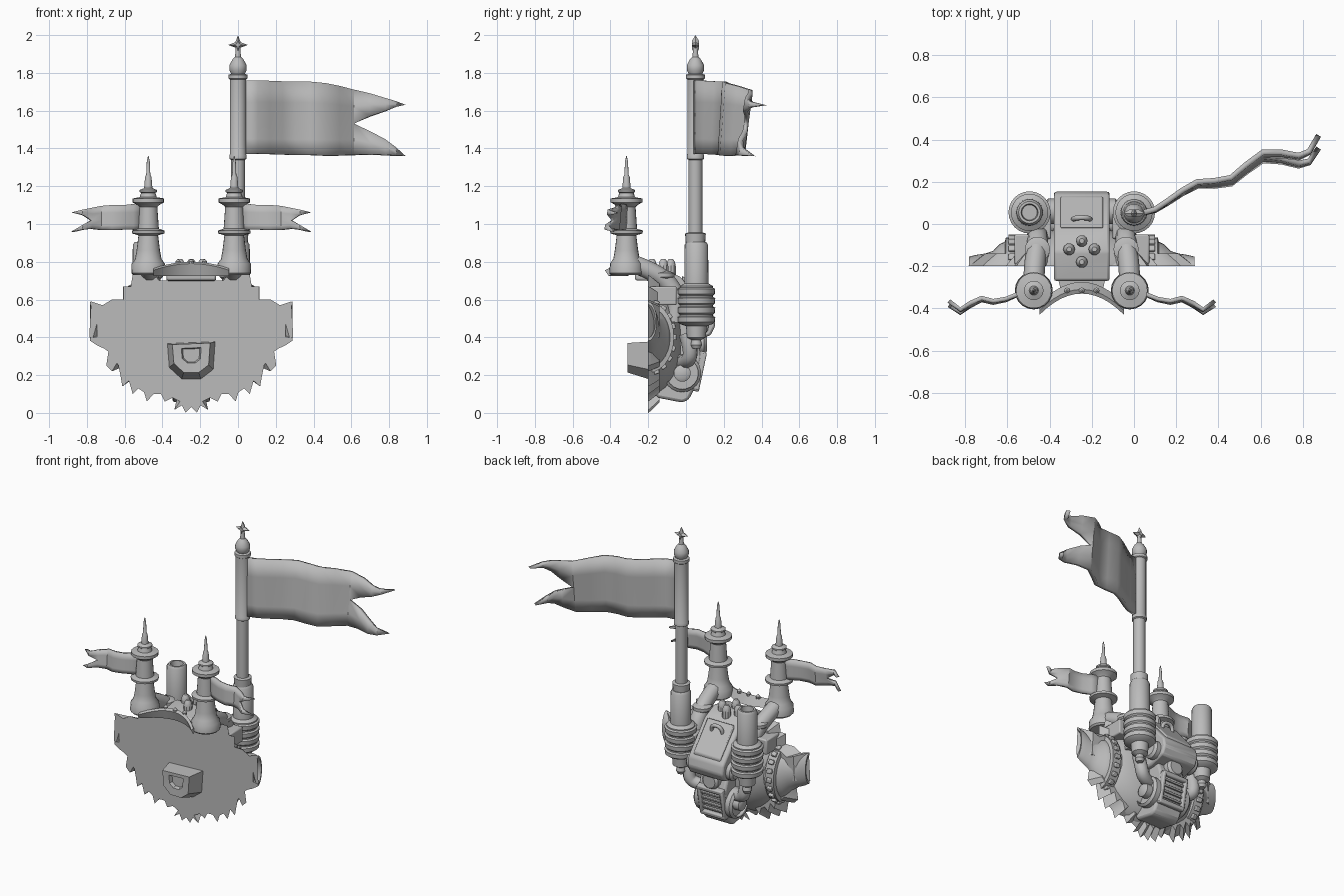
import bpy, bmesh, math
from mathutils import Matrix

if "Cube" in bpy.data.objects:
    bpy.data.objects.remove(bpy.data.objects["Cube"])

CX, FRONT = -0.2475, -0.2          # body centre line and flat front plane
grey = bpy.data.materials.new("plain grey")
grey.diffuse_color = (0.5, 0.5, 0.5, 1)
grey.use_nodes = True
grey.node_tree.nodes["Principled BSDF"].inputs["Base Color"].default_value = grey.diffuse_color


def finish(name, bm, bevel=0.0):
    bmesh.ops.recalc_face_normals(bm, faces=bm.faces)
    me = bpy.data.meshes.new(name)
    bm.to_mesh(me)
    bm.free()
    ob = bpy.data.objects.new(name, me)
    bpy.context.collection.objects.link(ob)
    me.materials.append(grey)
    if bevel:
        m = ob.modifiers.new("soft edges", 'BEVEL')
        m.width, m.segments = bevel, 2
    return ob


def lathe(name, prof, loc, axis='Z', n=20, scale=(1, 1, 1), cut=False, warp=None):
    """Revolve (radius, height) pairs round an axis, optionally warped and cut at the front plane."""
    bm = bmesh.new()
    rings = [[bm.verts.new((r * math.cos(2 * math.pi * i / n), r * math.sin(2 * math.pi * i / n), h))
              for i in range(n)] for r, h in prof]
    for a, b in zip(rings, rings[1:]):
        for i in range(n):
            bm.faces.new((a[i], a[(i + 1) % n], b[(i + 1) % n], b[i]))
    bm.faces.new(rings[0])
    bm.faces.new(rings[-1])
    rot = {'Z': Matrix(), 'X': Matrix.Rotation(math.pi / 2, 4, 'Y'),
           '-X': Matrix.Rotation(-math.pi / 2, 4, 'Y'),
           'Y': Matrix.Rotation(-math.pi / 2, 4, 'X')}[axis]
    bm.transform(Matrix.Diagonal((*scale, 1)) @ rot)
    if warp:
        for v in bm.verts:
            v.co = warp(v.co)
    bm.transform(Matrix.Translation(loc))
    if cut:
        res = bmesh.ops.bisect_plane(bm, geom=bm.verts[:] + bm.edges[:] + bm.faces[:],
                                     plane_co=(0, FRONT, 0), plane_no=(0, -1, 0), clear_outer=True)
        bmesh.ops.holes_fill(bm, edges=[e for e in res['geom_cut'] if isinstance(e, bmesh.types.BMEdge)])
    return finish(name, bm)


def box(name, loc, size, rx=0.0, bevel=0.008):
    bm = bmesh.new()
    bmesh.ops.create_cube(bm, size=1)
    bm.transform(Matrix.Translation(loc) @ Matrix.Rotation(rx, 4, 'X') @ Matrix.Diagonal((*size, 1)))
    return finish(name, bm, bevel)


def loft(name, loops, bevel=0.0):
    """Skin closed loops of points and cap both ends."""
    bm = bmesh.new()
    rows = [[bm.verts.new(p) for p in lp] for lp in loops]
    n = len(rows[0])
    for a, b in zip(rows, rows[1:]):
        for i in range(n):
            bm.faces.new((a[i], a[(i + 1) % n], b[(i + 1) % n], b[i]))
    bm.faces.new(rows[0])
    bm.faces.new(rows[-1])
    return finish(name, bm, bevel)


def pipe(name, pts, r):
    cu = bpy.data.curves.new(name, 'CURVE')
    cu.dimensions, cu.bevel_depth, cu.bevel_resolution, cu.use_fill_caps = '3D', r, 3, True
    cu.resolution_u = 5
    sp = cu.splines.new('NURBS')
    sp.points.add(len(pts) - 1)
    for p, co in zip(sp.points, pts):
        p.co = (*co, 1)
    sp.use_endpoint_u, sp.order_u = True, 3
    cu.materials.append(grey)
    ob = bpy.data.objects.new(name, cu)
    bpy.context.collection.objects.link(ob)


def flag(name, cols, notch, thick, skew):
    """cols: (x, y, z_top, z_bottom); past the notch column the cloth splits in two tails."""
    bm = bmesh.new()
    k, zn = notch
    last = len(cols) - 1
    grid = []
    for i, (x, y, zt, zb) in enumerate(cols):
        t = max(0, (i - k) / (last - k))
        hi, lo = zn + (zt - zn) * t, zn + (zb - zn) * t
        zs = [zt, (zt + hi) / 2, hi, lo, (zb + lo) / 2, zb]
        dy = skew * (i / last)                    # the lower edge lags behind the upper one
        grid.append([bm.verts.new((x, y - dy * (zt - z) / (zt - zb), z)) for z in zs])
    for a, b in zip(grid, grid[1:]):
        for j in (0, 1, 3, 4):
            bm.faces.new((a[j], a[j + 1], b[j + 1], b[j]))
    bmesh.ops.remove_doubles(bm, verts=bm.verts, dist=0.0005)
    ob = finish(name, bm)
    m = ob.modifiers.new("cloth", 'SOLIDIFY')
    m.thickness, m.offset = thick, 0
    return ob


# ragged flat front shell
half = [(0, .70), (.17, .70), (.19, .73), (.31, .73), (.32, .67), (.36, .67), (.36, .60), (.42, .60),
        (.47, .57), (.53, .59), (.54, .40), (.52, .40), (.50, .47), (.46, .42), (.43, .38), (.45, .25),
        (.42, .22), (.39, .27), (.375, .2), (.365, .14), (.33, .17), (.31, .10), (.28, .13), (.25, .11),
        (.235, .06), (.20, .10), (.16, .10), (.14, .06), (.10, .08), (.06, .06), (.09, .015),
        (.05, .04), (.03, .0), (0, .03)]
outline = half + [(-d, z) for d, z in half[-2:0:-1]]
loft("ragged_front", [[(CX + d * s, y, .40 + (z - .40) * s) for d, z in outline]
                      for s, y in ((1, FRONT), (.97, -.185), (.86, -.14))])

# rounded hull behind the shell
lathe("hull", [(.37, 0), (.365, .03), (.32, .09), (.25, .14), (.14, .17)], (CX, FRONT, .40),
      'Y', 28, (1, 1, .88))

# tapered snout with a shallow five-sided dent
ring = [(-.125, .365), (.125, .375), (.115, .23), (.05, .18), (-.05, .18), (-.115, .24)]
loft("snout", [[(CX + d * s, y, .29 + (z - .29) * s + up) for d, z in ring]
               for s, y, up in ((1.03, -.19, 0), (.80, -.31, .012), (.42, -.308, .02), (.36, -.285, .02))])

# sloped central casing and lower rear block
def slab(name, prof, w, bevel):
    loft(name, [[(CX + s * w, y, z) for y, z in prof] for s in (-1, 1)], bevel)

slab("casing", [(-.27, .70), (-.27, .74), (-.13, .765), (-.03, .72), (.145, .52), (.155, .46),
                (.13, .41), (.02, .38), (-.195, .38), (-.195, .70)], .132, .012)
slab("casing_panel", [(-.02, .728), (.13, .553), (.13, .53), (-.02, .70)], .10, .006)
slab("rear_block", [(-.15, .40), (.05, .40), (.085, .30), (.05, .14), (.015, .07), (-.02, .055),
                    (-.15, .08), (-.19, .14)], .10, .015)
pipe("panel_handle", [(CX - .04, .02, .67), (CX - .04, .03, .715), (CX + .04, .03, .715), (CX + .04, .02, .67)], .012)
for d, y in ((0, -.08), (-.06, -.12), (.06, -.12), (0, -.18)):
    lathe("top_knob", [(.028, -.05), (.028, .02), (.022, .045), (.012, .06)], (CX + d, y, .755), n=10)

# framed vent with bars on the rear block
tilt = math.radians(-12)
for off in (-.09, .09):
    box("vent_frame_rail", (CX, .07 + off * .21, .22 + off), (.19, .04, .03), tilt)
for s in (-1, 1):
    box("vent_frame_side", (CX + s * .085, .07, .22), (.025, .04, .2), tilt)
for i in range(4):
    z = -.054 + i * .036
    box("vent_bar", (CX, .068 + z * .21, .22 + z), (.15, .025, .014), tilt, .003)
lathe("rear_boss", [(.06, 0), (.06, .035), (.045, .05), (.03, .05)], (CX, .06, .37), 'Y', 16)

# curved crest between the towers
crest = []
for i in range(13):
    t = -1 + i / 6
    d, y = t * .20, -.31 - .10 * t * t
    top = .80 - .035 * t * t
    crest.append([(CX + d, y, .725), (CX + d, y - .02, top - .01), (CX + d, y, top), (CX + d, y + .035, .74)])
loft("crest", crest)
for i in (-1, 0, 1):
    lathe("crest_bead", [(.014, -.01), (.014, .005), (.004, .016)], (CX + i * .07, -.315, .797), n=8)

tower = [(.08, .73), (.09, .74), (.088, .79), (.07, .815), (.062, .86), (.052, .94), (.085, .95), (.087, .965),
         (.056, .975), (.048, 1.09), (.058, 1.10), (.084, 1.115), (.084, 1.135), (.045, 1.142), (.038, 1.165),
         (.046, 1.17), (.046, 1.18), (.022, 1.19), (.017, 1.25), (.011, 1.26), (.008, 1.33), (.002, 1.36)]
stack = [(.02, .34), (.03, .36), (.024, .385), (.05, .40), (.055, .46), (.085, .47)]
for i in range(4):                                  # ribbed collar
    z = .475 + i * .05
    stack += [(.098, z + .005), (.100, z + .032), (.088, z + .038), (.088, z + .046)]
stack += [(.064, .685), (.062, .89), (.052, .905), (.04, .905), (.036, .87)]
shoulder = [(.20, .20), (.21, .29), (.235, .295), (.235, .36), (.20, .365), (.185, .39), (.14, .42),
            (.13, .46), (.135, .50), (.13, .535), (.11, .535), (.08, .50)]


def flatten(co):
    """Raise and flatten the flare towards its outer end."""
    f = max(0, abs(co.x) - .38)
    return co.x, co.y * (1 - 2.6 * f), co.z + f * .55


for s in (-1, 1):
    ax = 'X' if s > 0 else '-X'
    X = lambda d: CX + s * d
    lathe("tower", tower, (X(.2275), -.315, 0))
    lathe("exhaust_stack", stack, (X(.2475), .055, 0), n=24)
    lathe("shoulder_flare", shoulder, (CX, FRONT, .40), ax, 28, (1, .58, .80), True, flatten)
    for i in range(9):                              # studs round the shoulder collar
        a = math.radians(-72 + 18 * i)
        box("shoulder_stud", (X(.33), FRONT + .136 * math.cos(a), .40 + .188 * math.sin(a)),
            (.035, .03, .03), a, .005)
    # pennant on the tower
    flag("small_pennant", [(X(.26), -.315, 1.10, .965), (X(.31), -.335, 1.105, .97), (X(.36), -.355, 1.10, .97),
                           (X(.42), -.365, 1.10, .968), (X(.475), -.35, 1.095, .968), (X(.53), -.375, 1.085, .975),
                           (X(.575), -.405, 1.075, .97), (X(.63), -.365, 1.06, .958)], (5, 1.02), .02, .02)
    # pipes and brackets joining towers, stacks and hull
    pipe("tower_arm", [(X(.2275), -.28, .79), (X(.225), -.20, .76), (X(.21), -.10, .70), (X(.21), -.04, .60),
                       (X(.21), -.06, .48)], .05)
    lathe("arm_joint", [(.05, 0), (.06, .01), (.06, .03), (.035, .04)], (X(.21), -.12, .71), n=14)
    box("stack_bracket", (X(.20), -.01, .57), (.11, .12, .10))
    box("side_block", (X(.25), -.12, .62), (.14, .14, .10))
    pipe("lower_pipe", [(X(.21), .0, .42), (X(.215), .03, .33), (X(.18), .01, .27), (X(.09), -.02, .27)], .04)
    # round wheel on the side of the rear block
    lathe("side_wheel", [(.10, .08), (.10, .13), (.085, .145), (.085, .12), (.045, .12), (.045, .16), (.03, .17)],
          (CX, -.02, .21), ax, 22)
    lathe("side_boss", [(.06, .12), (.06, .16), (.045, .175), (.02, .175)], (CX, .06, .46), ax, 16)

# tall flag pole with finial
PX, PY = 0.0, .05
lathe("flag_pole", [(.05, .88), (.055, .95), (.037, .955), (.037, 1.34), (.046, 1.345), (.046, 1.365), (.043, 1.37),
                    (.043, 1.765), (.05, 1.77), (.05, 1.79), (.036, 1.795), (.046, 1.815), (.046, 1.84),
                    (.03, 1.87), (.016, 1.885), (.012, 1.93)], (PX, PY, 0))
pts = [(0.052 if i % 2 == 0 else .02, i * math.pi / 4) for i in range(8)]
loft("finial_star", [[(PX + r * k * math.sin(a), PY + y, 1.948 + r * k * math.cos(a)) for r, a in pts]
                     for k, y in ((.45, -.018), (1, 0), (.45, .018))])
flag("large_flag", [(.03, .05, 1.76, 1.37), (.10, .07, 1.76, 1.372), (.16, .11, 1.758, 1.37), (.23, .16, 1.755, 1.368),
                    (.30, .20, 1.755, 1.365), (.38, .205, 1.753, 1.365), (.46, .22, 1.745, 1.362),
                    (.53, .28, 1.73, 1.362), (.61, .34, 1.71, 1.365), (.70, .34, 1.69, 1.368),
                    (.78, .325, 1.665, 1.365), (.83, .345, 1.648, 1.362), (.875, .42, 1.63, 1.36)],
     (8, 1.53), .026, .06)

# smooth shading with crisp edges
bpy.ops.object.select_all(action='DESELECT')
for ob in bpy.context.scene.objects:
    if ob.type == 'MESH':
        ob.select_set(True)
        bpy.context.view_layer.objects.active = ob
bpy.ops.object.shade_smooth_by_angle(angle=math.radians(35))
